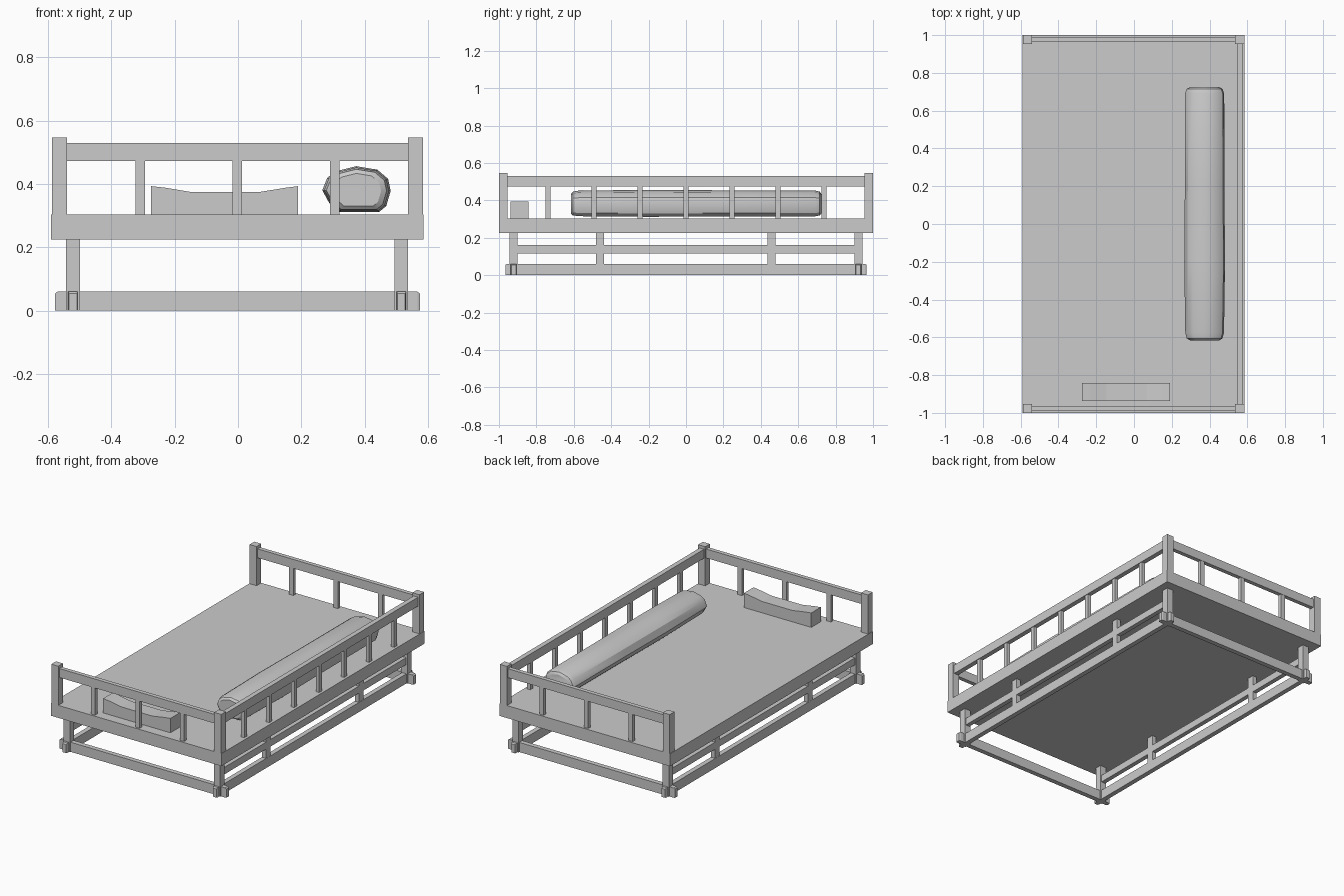
import bpy, bmesh, math
from mathutils import Vector

cube = bpy.data.objects.get("Cube")
if cube:
    bpy.data.objects.remove(cube, do_unlink=True)

grey = bpy.data.materials.new("plain grey")
grey.use_nodes = True
COLOUR = (0.6, 0.6, 0.6, 1)
grey.diffuse_color = COLOUR
grey.node_tree.nodes["Principled BSDF"].inputs["Base Color"].default_value = COLOUR


def finish(name, bm):
    bmesh.ops.recalc_face_normals(bm, faces=bm.faces)
    mesh = bpy.data.meshes.new(name)
    bm.to_mesh(mesh)
    bm.free()
    mesh.materials.append(grey)
    obj = bpy.data.objects.new(name, mesh)
    bpy.context.scene.collection.objects.link(obj)
    return obj


def box(name, x, y, z):
    """Box between the given (low, high) pairs."""
    bm = bmesh.new()
    bmesh.ops.create_cube(bm, size=1)
    for v in bm.verts:
        v.co = [a + (b - a) * (c + 0.5) for (a, b), c in zip((x, y, z), v.co)]
    return finish(name, bm)


def span(centre, width):
    return (centre - width / 2, centre + width / 2)


def loft(name, rings):
    """Skin a list of equal-length point rings and cap both ends."""
    bm = bmesh.new()
    loops = [[bm.verts.new(p) for p in ring] for ring in rings]
    n = len(loops[0])
    for a, b in zip(loops, loops[1:]):
        for i in range(n):
            j = (i + 1) % n
            bm.faces.new((a[i], a[j], b[j], b[i]))
    bm.faces.new(loops[0])
    bm.faces.new(loops[-1])
    return finish(name, bm)


def foot_rail(name, axis, centre, half, offset):
    """Floor rail with softened ends, running along x (0) or y (1)."""
    rings = []
    for end, inset in ((-half, 0.006), (-half + 0.008, 0), (half - 0.008, 0), (half, 0.006)):
        ring = []
        for s, z in ((-1, 0), (1, 0), (1, 0.06), (-1, 0.06)):
            side = offset + s * (0.015 - inset / 2)
            p = (end + centre, side) if axis == 0 else (side, end + centre)
            ring.append((*p, z - inset if z else 0))
        rings.append(ring)
    return loft(name, rings)


# Platform
box("platform", (-0.59, 0.586), (-1, 1), (0.225, 0.303))

DECK, RAIL_LOW, RAIL_HIGH = 0.303, 0.473, 0.529
for end, s in (("front", -1), ("back", 1)):
    # Corner posts and end guard rails
    for side, x in (("right", -0.564), ("left", 0.56)):
        box(f"{end}_{side}_post", span(x, 0.048), span(s * 0.977, 0.046), (DECK, 0.547))
    box(f"{end}_guard_rail", (-0.55, 0.545), span(s * 0.977, 0.026), (RAIL_LOW, RAIL_HIGH))
    for i in (-1, 0, 1):
        box(f"{end}_spindle", span(-0.002 + i * 0.307, 0.03), span(s * 0.977, 0.022), (DECK, RAIL_LOW))
    # Legs and end floor rails
    for side, x in (("right", -0.521), ("left", 0.516)):
        box(f"{end}_{side}_leg", span(x, 0.043), span(s * 0.922, 0.043), (0, 0.225))
    foot_rail(f"{end}_floor_rail", 0, -0.002, 0.576, s * 0.922)

# Long guard rail on one side
box("side_guard_rail", span(0.559, 0.03), (-0.96, 0.96), (RAIL_LOW, RAIL_HIGH))
for i in range(-3, 4):
    box("side_spindle", span(0.559, 0.022), span(i * 0.246, 0.027), (DECK, RAIL_LOW))

# Lower framework along both long sides
for side, x in (("right", -0.521), ("left", 0.516)):
    foot_rail(f"{side}_floor_rail", 1, 0, 0.966, x)
    box(f"{side}_stretcher", span(x, 0.028), (-0.91, 0.91), (0.117, 0.161))
    for y in (-0.459, 0.456):
        box(f"{side}_strut", span(x, 0.028), span(y, 0.043), (0.05, 0.225))

# Dished headrest
top = [(0.19, 0.393), (0.15, 0.388), (0.065, 0.374), (-0.145, 0.374), (-0.23, 0.388), (-0.274, 0.393)]
outline = [(-0.274, DECK), (0.19, DECK)] + top
loft("headrest", [[(x, y, z) for x, z in outline] for y in (-0.937, -0.843)])

# Long bolster: soft irregular section, pulled in at both ends
section = [(0.266, 0.38), (0.282, 0.42), (0.31, 0.44), (0.373, 0.456), (0.44, 0.445), (0.474, 0.416),
           (0.482, 0.378), (0.468, 0.33), (0.446, 0.312), (0.32, 0.312), (0.288, 0.34)]
core = Vector((0.374, 0.375))
rings = []
for y, k in ((-0.616, 0.72), (-0.605, 0.88), (-0.575, 0.95), (-0.2, 1), (0.2, 0.97),
             (0.69, 0.96), (0.715, 0.88), (0.724, 0.72)):
    ring = []
    for p in section:
        q = core + (Vector(p) - core) * k
        ring.append((q.x, y, q.y))
    rings.append(ring)
bolster = loft("bolster", rings)
bpy.context.view_layer.objects.active = bolster
bolster.select_set(True)
bpy.ops.object.shade_smooth_by_angle(angle=math.radians(32))
